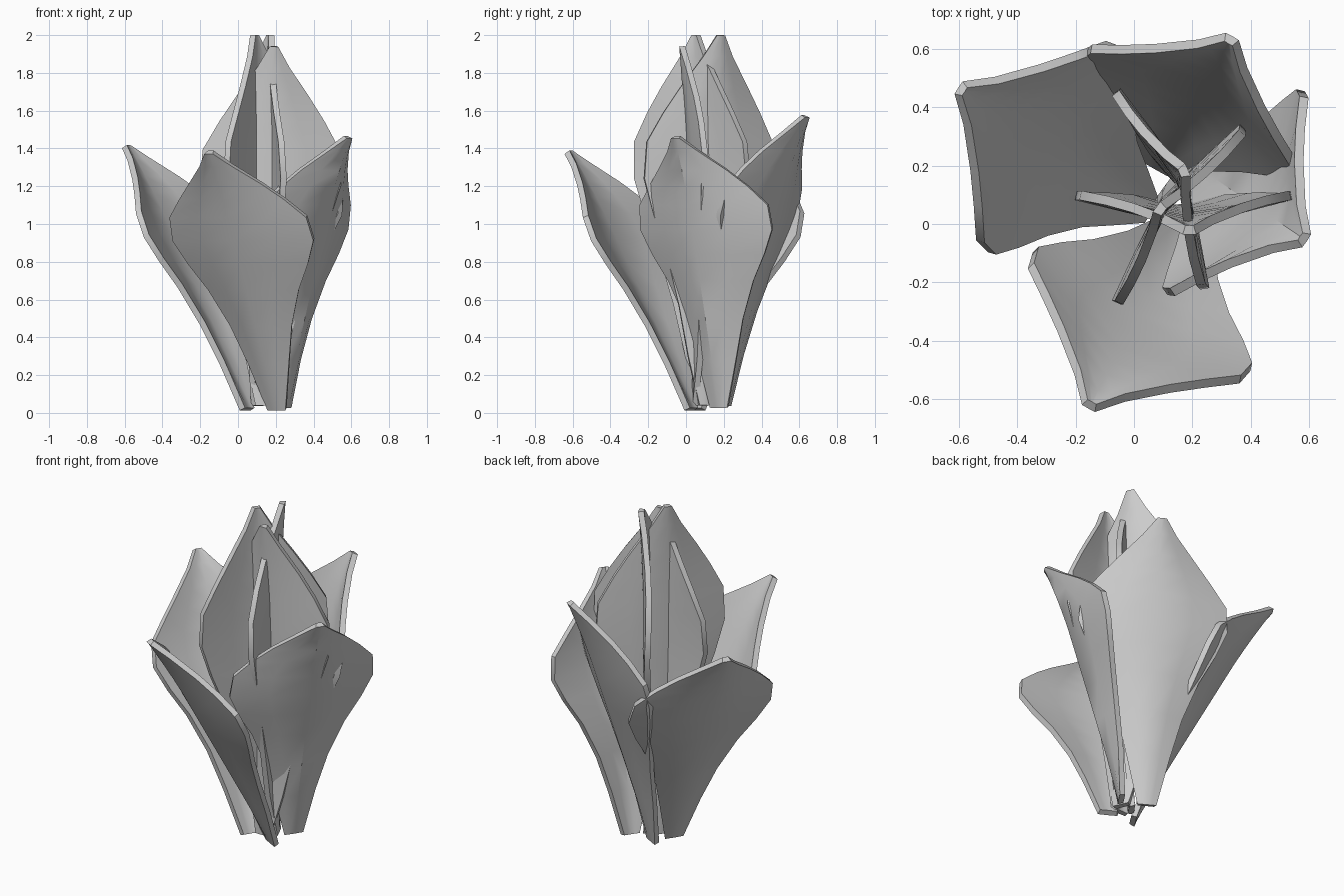
import bpy, bmesh
from math import radians, cos, sin
from mathutils import Vector

if "Cube" in bpy.data.objects:
    bpy.data.objects.remove(bpy.data.objects["Cube"], do_unlink=True)

grey = bpy.data.materials.new("petal grey")
grey.use_nodes = True
grey.diffuse_color = (0.6, 0.6, 0.6, 1)
grey.node_tree.nodes["Principled BSDF"].inputs["Base Color"].default_value = (0.6, 0.6, 0.6, 1)

# Shared petal profile: height fraction, width fraction, inward bend fraction
PROFILE = [(0, .12, 0), (.18, .28, .34), (.33, .43, .54), (.47, .64, .7),
           (.57, .85, .8), (.66, 1, .9), (.75, .97, .98), (.82, .74, .86),
           (.88, .51, .66), (.95, .22, .3), (1, .05, 0)]
COLUMNS = (-1, -.5, 0, .5, 1)


def petal(name, base, tip, facing, half_width, bend, skew=1, thickness=.032):
    """Cupped pointed sheet from base to tip, turned to face an angle.
    A skew above one lowers the widest point."""
    base, tip = Vector(base), Vector(tip)
    out = Vector((cos(radians(facing)), sin(radians(facing)), 0))
    side = Vector((-out.y, out.x, 0))
    bm = bmesh.new()
    rows = []
    for v, width, curl in PROFILE:
        centre = base.lerp(tip, v ** skew)
        rows.append([bm.verts.new(centre + side * (u * width * half_width)
                                  - out * (bend * curl * (.15 + .85 * abs(u) ** 1.25)))
                     for u in COLUMNS])
    for low, high in zip(rows, rows[1:]):
        for i in range(len(COLUMNS) - 1):
            bm.faces.new((low[i], low[i + 1], high[i + 1], high[i]))
    mesh = bpy.data.meshes.new(name)
    bm.to_mesh(mesh)
    bm.free()
    mesh.materials.append(grey)
    obj = bpy.data.objects.new(name, mesh)
    bpy.context.collection.objects.link(obj)
    solid = obj.modifiers.new("thickness", "SOLIDIFY")
    solid.thickness = thickness
    solid.offset = 0
    bpy.ops.object.select_all(action="DESELECT")
    obj.select_set(True)
    bpy.context.view_layer.objects.active = obj
    bpy.ops.object.modifier_apply(modifier=solid.name)
    bpy.ops.object.shade_smooth_by_angle(angle=radians(35))


# Four open outer petals
petal("outer_petal_back_right", (.05, .05, .02), (-.59, .46, 1.41), 147, .415, .15)
petal("outer_petal_front", (.21, .03, .02), (-.15, -.62, 1.38), 241.5, .42, .14)
petal("outer_petal_left", (.24, .18, .03), (.58, -.05, 1.46), -34, .415, .17)
petal("outer_petal_back", (.08, .2, .04), (.33, .63, 1.57), 60.5, .41, .14)

# Three upright inner petals
petal("inner_petal_left", (.18, .11, .04), (.17, .18, 2), 24, .37, .1, 1.18)
petal("inner_petal_back", (.11, .11, .04), (.09, .05, 2), 144, .37, .08, 1.18)
petal("inner_petal_front", (.14, .05, .04), (.19, -.02, 1.94), 270, .37, .1, 1.18)
